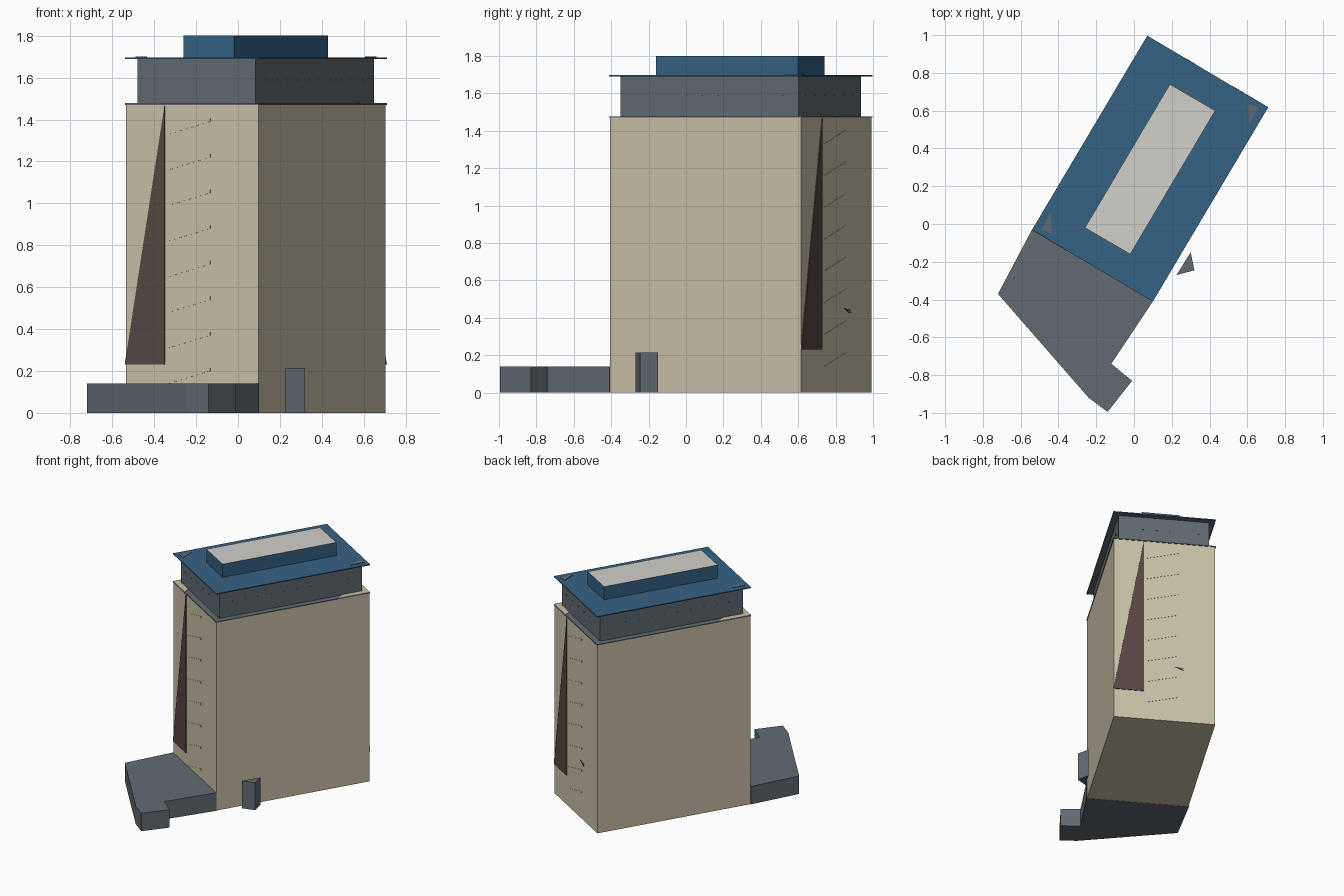
import bpy, bmesh, math
from mathutils import Vector

if "Cube" in bpy.data.objects:
    bpy.data.objects.remove(bpy.data.objects["Cube"])


def material(name, rgb):
    m = bpy.data.materials.new(name)
    lin = [((c / 255 + 0.055) / 1.055) ** 2.4 for c in rgb]
    m.diffuse_color = (*lin, 1)
    m.use_nodes = True
    m.node_tree.nodes["Principled BSDF"].inputs["Base Color"].default_value = m.diffuse_color
    return m


TAN = material("tan stone", (203, 194, 168))
GRAY = material("slate gray", (97, 107, 114))
BLUE = material("roof blue", (53, 98, 132))
WHITE = material("pale roof", (210, 208, 202))
BROWN = material("dark brown", (88, 71, 67))

# The tower stands turned on the ground: local x is its short side, y its long side
CENTRE = Vector((0.085, 0.293, 0))
ANGLE = math.radians(-30.7)
S, L = 0.372, 0.598


def place(x, y, z=0):
    c, s = math.cos(ANGLE), math.sin(ANGLE)
    return CENTRE + Vector((c * x - s * y, s * x + c * y, z))


def solid(name, ring, offset, side, top=None, bottom=None):
    """Extrude a ring of points by an offset; optional colours for top and underside."""
    bm = bmesh.new()
    base = bm.faces.new([bm.verts.new(p) for p in ring])
    ext = bmesh.ops.extrude_face_region(bm, geom=[base], use_keep_orig=True)
    moved = [g for g in ext["geom"] if isinstance(g, bmesh.types.BMVert)]
    bmesh.ops.translate(bm, vec=offset, verts=moved)
    bmesh.ops.recalc_face_normals(bm, faces=bm.faces)
    bm.normal_update()
    for f in bm.faces:
        f.material_index = 1 if f.normal.z > 0.9 else 2 if f.normal.z < -0.9 else 0
    me = bpy.data.meshes.new(name)
    bm.to_mesh(me)
    bm.free()
    for m in (side, top or side, bottom or side):
        me.materials.append(m)
    ob = bpy.data.objects.new(name, me)
    bpy.context.collection.objects.link(ob)
    return ob


def prism(name, pts, z0, z1, *mats):
    return solid(name, [Vector((x, y, z0)) for x, y in pts], Vector((0, 0, z1 - z0)), *mats)


def slab(name, hx, hy, z0, z1, *mats):
    corners = [(-hx, -hy), (hx, -hy), (hx, hy), (-hx, hy)]
    return prism(name, [place(*c).xy for c in corners], z0, z1, *mats)


def end_plate(name, pts, end, depth, mat, thick=0.005):
    """Thin plate on a short end wall; end = -1 is front, +1 the half-turned back."""
    ring = [place(-end * x, end * depth, z) for x, z in pts]
    out = place(0, end * (depth + thick)) - place(0, end * depth)
    return solid(name, ring, out, mat)


def side_plate(name, y, z, w, h, sign, depth, mat, thick=0.004):
    ring = [place(sign * depth, y + dy, z + dz)
            for dy, dz in ((-w, -h), (w, -h), (w, h), (-w, h))]
    out = place(sign * (depth + thick), 0) - place(sign * depth, 0)
    return solid(name, ring, out, mat)


# Main tower and its upper tiers
slab("tower", S - 0.004, L - 0.004, 0, 1.47, TAN)
slab("tower_cap", S, L, 1.47, 1.477, GRAY)
slab("upper_storey", S - 0.044, L - 0.044, 1.477, 1.69, GRAY)
slab("roof_plate", S, L, 1.69, 1.697, BLUE, BLUE, GRAY)

# Rooftop block with pale top
prism("rooftop_block", [(0.19, 0.74), (0.43, 0.60), (-0.02, -0.16), (-0.26, -0.02)],
      1.697, 1.80, BLUE, WHITE, BLUE)

# Details repeated at both ends by a half turn
roof_tri = [(-0.49, -0.03), (-0.44, 0.06), (-0.435, -0.05)]
cap_tri = [(-S, -L), (-S + 0.2, -L), (-S, -L + 0.25)]
for end, label in ((-1, "front"), (1, "back")):
    tri = roof_tri if end < 0 else [(2 * CENTRE.x - x, 2 * CENTRE.y - y) for x, y in roof_tri]
    prism(f"roof_marker_{label}", tri, 1.697, 1.70, GRAY)
    prism(f"cap_corner_{label}", [place(-end * x, -end * y).xy for x, y in cap_tri],
          1.477, 1.480, TAN)
    end_plate(f"dark_wedge_{label}",
              [(-S, 0.23), (-S + 0.22, 0.23), (-S + 0.22, 1.465)], end, L - 0.004, BROWN)
    # Shallow slanted ridges beside the wedge
    for i in range(8):
        z = 0.14 + 0.17 * i
        end_plate(f"ridge_{label}_{i}", [(-0.13, z), (0.10, z + 0.06), (0.10, z + 0.075)],
                  end, L - 0.004, TAN, 0.002)
    # Small dashes on the upper storey
    for i in range(6):
        x = -0.25 + 0.1 * i
        end_plate(f"dash_end_{label}_{i}",
                  [(x - .006, 1.588), (x + .006, 1.588), (x + .006, 1.593), (x - .006, 1.593)],
                  end, L - 0.044, GRAY, 0.003)
    for i in range(10):
        side_plate(f"dash_side_{label}_{i}", -0.45 + 0.1 * i, 1.59, 0.006, 0.0025,
                   end, S - 0.044, GRAY, 0.003)

# Small triangular sign plate on the back wall
end_plate("small_back_plate", [(-S + 0.45, 0.45), (-S + 0.51, 0.445), (-S + 0.51, 0.425)],
          1, L - 0.004, GRAY)

# Low podium in front and the free triangular pillar at the side
prism("podium", [(-0.54, -0.03), (-0.72, -0.37), (-0.24, -0.92), (-0.14, -0.995),
                 (-0.01, -0.83), (-0.12, -0.74), (0.10, -0.41)], 0, 0.14, GRAY)
prism("side_pillar", [(0.30, -0.15), (0.225, -0.27), (0.32, -0.245)], 0, 0.215, GRAY)
